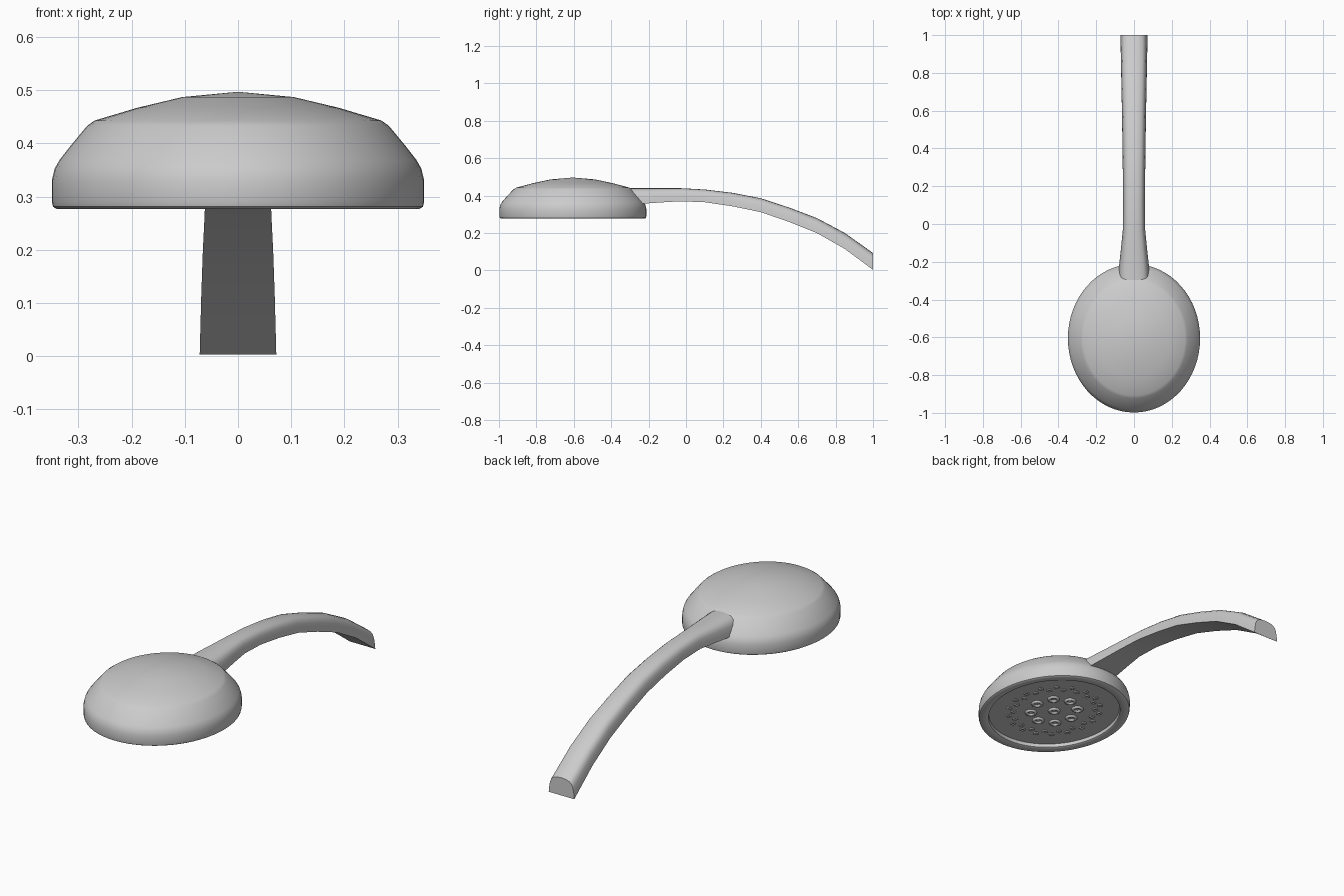
import bpy, bmesh, math
from math import sin, cos, pi

if "Cube" in bpy.data.objects:
    bpy.data.objects.remove(bpy.data.objects["Cube"])

CY, RX, RY = -0.605, 0.35, 0.393   # head centre and radii
FACE_Z = 0.298


def finish(name, bm, angle=40):
    bmesh.ops.recalc_face_normals(bm, faces=bm.faces)
    me = bpy.data.meshes.new(name)
    bm.to_mesh(me)
    bm.free()
    ob = bpy.data.objects.new(name, me)
    bpy.context.collection.objects.link(ob)
    bpy.ops.object.select_all(action='DESELECT')
    bpy.context.view_layer.objects.active = ob
    ob.select_set(True)
    bpy.ops.object.shade_smooth_by_angle(angle=math.radians(angle))
    return ob


def skin(bm, loops, closed=False):
    pairs = list(zip(loops, loops[1:]))
    if closed:
        pairs.append((loops[-1], loops[0]))
    for a, b in pairs:
        n = len(a)
        for i in range(n):
            j = (i + 1) % n
            bm.faces.new((a[i], a[j], b[j], b[i]))


def ring(bm, cx, cy, rx, ry, z, n):
    return [bm.verts.new((cx + rx * cos(2 * pi * i / n), cy + ry * sin(2 * pi * i / n), z))
            for i in range(n)]


# Head: oval dome, rounded rim and recessed spray face
profile = [(0.30, 0.487), (0.54, 0.467), (0.77, 0.443), (0.81, 0.433), (0.90, 0.395),
           (0.96, 0.368), (0.985, 0.352), (1.0, 0.33), (1.0, 0.29), (0.993, 0.281),
           (0.975, 0.277), (0.89, 0.277), (0.87, 0.281), (0.865, FACE_Z)]
bm = bmesh.new()
loops = [ring(bm, 0, CY, RX * f, RY * f, z, 64) for f, z in profile]
skin(bm, loops)
for loop, z in ((loops[0], 0.497), (loops[-1], FACE_Z)):
    tip = bm.verts.new((0, CY, z))
    for i in range(64):
        bm.faces.new((loop[i], loop[(i + 1) % 64], tip))
finish("shower_head", bm)

# Handle: D-shaped section swept along the arch (y, bottom z, top z, half width)
stations = [(-0.36, 0.358, 0.44, 0.088), (-0.22, 0.358, 0.44, 0.079), (-0.13, 0.364, 0.44, 0.069),
            (-0.03, 0.37, 0.44, 0.059), (0.1, 0.365, 0.433, 0.058), (0.25, 0.343, 0.415, 0.059),
            (0.4, 0.312, 0.386, 0.061), (0.55, 0.26, 0.337, 0.063), (0.7, 0.2, 0.28, 0.066),
            (0.85, 0.115, 0.2, 0.069), (1.0, 0.003, 0.093, 0.072)]
half = [(1.0, 0.0), (0.96, 0.3), (0.90, 0.58), (0.80, 0.78), (0.62, 0.91), (0.33, 0.98)]
section = half + [(0, 1.0)] + [(-x, h) for x, h in reversed(half)]
bm = bmesh.new()
loops = [[bm.verts.new((x * w, y, b + h * (t - b))) for x, h in section]
         for y, b, t, w in stations]
skin(bm, loops)
bm.faces.new(loops[0])
bm.faces.new(loops[-1])
finish("handle", bm)


# Nozzles: raised rings on the spray face
def nozzle(bm, x, y, radius, tube, n):
    loops = []
    for k in range(8):
        a = 2 * pi * k / 8
        r = radius + tube * cos(a)
        loops.append(ring(bm, x, y, r, r, FACE_Z + tube * sin(a), n))
    skin(bm, loops, closed=True)


bm = bmesh.new()
nozzle(bm, 0, CY, 0.021, 0.009, 20)
for i in range(8):
    a = 2 * pi * i / 8
    nozzle(bm, 0.108 * cos(a), CY + 0.121 * sin(a), 0.021, 0.009, 20)
finish("large_nozzles", bm, 60)

bm = bmesh.new()
for i in range(36):
    a = 2 * pi * i / 36
    f = 0.61 if i % 2 else 0.54
    nozzle(bm, RX * f * cos(a), CY + RY * f * sin(a), 0.009, 0.0045, 12)
finish("small_nozzles", bm, 60)
